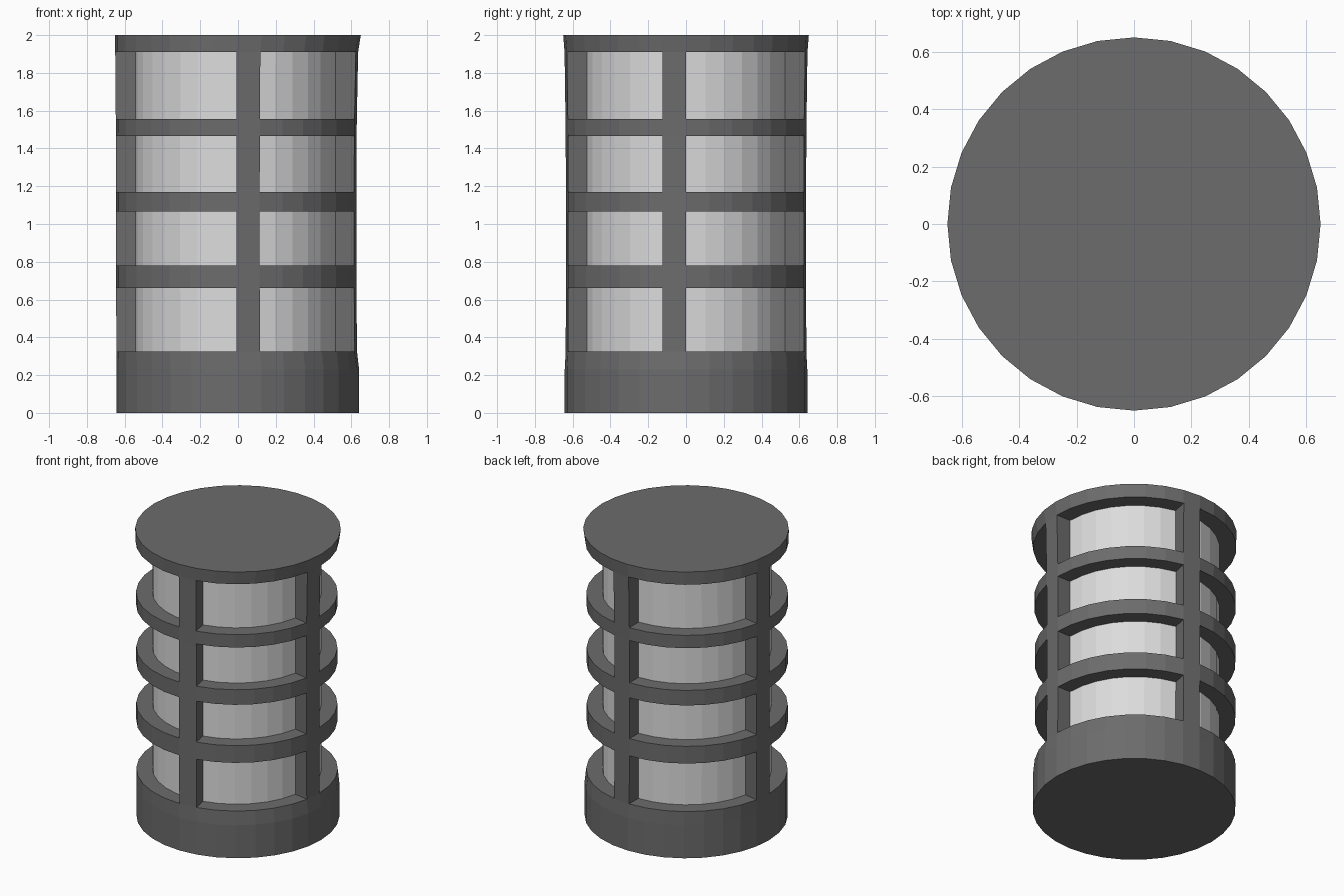
import bpy, bmesh, math

if "Cube" in bpy.data.objects:
    bpy.data.objects.remove(bpy.data.objects["Cube"])

SIDES = 32
BARS = (7, 15, 24, 31)      # facets left standing as vertical bars
INNER = 0.535               # radius of the light core
# outer profile: (height, radius, x offset)
LEVELS = [(0, .642, -.001), (.23, .642, -.001), (.325, .637, -.007),
          (.66, .636, -.009), (.78, .636, -.009), (1.065, .636, -.009),
          (1.17, .636, -.009), (1.465, .637, -.009), (1.555, .638, -.009),
          (1.91, .643, -.007), (2, .65, 0)]
OPEN_ROWS = (2, 4, 6, 8)    # rows between the rings


def material(name, value):
    m = bpy.data.materials.new(name)
    m.diffuse_color = (value, value, value, 1)
    m.use_nodes = True
    m.node_tree.nodes["Principled BSDF"].inputs["Base Color"].default_value = m.diffuse_color
    return m


bm = bmesh.new()

# outer faceted shell
rings = []
for z, r, ox in LEVELS:
    rings.append([bm.verts.new((ox + r * math.cos(2 * math.pi * i / SIDES),
                                r * math.sin(2 * math.pi * i / SIDES), z))
                  for i in range(SIDES)])
windows = []
for row in range(len(LEVELS) - 1):
    a, b = rings[row], rings[row + 1]
    for i in range(SIDES):
        j = (i + 1) % SIDES
        f = bm.faces.new((a[i], a[j], b[j], b[i]))
        if row in OPEN_ROWS and i not in BARS:
            windows.append(f)
bm.faces.new(rings[0][::-1])
bm.faces.new(rings[-1])

# windows pushed in to the light core
res = bmesh.ops.extrude_face_region(bm, geom=windows)
bmesh.ops.delete(bm, geom=[f for f in windows if f.is_valid], context='FACES')
for g in res['geom']:
    if isinstance(g, bmesh.types.BMVert):
        ox = -.008
        d = math.hypot(g.co.x - ox, g.co.y)
        g.co.x = ox + (g.co.x - ox) * INNER / d
        g.co.y *= INNER / d
    elif isinstance(g, bmesh.types.BMFace):
        g.material_index = 1
bmesh.ops.recalc_face_normals(bm, faces=bm.faces)

mesh = bpy.data.meshes.new("lantern_cage")
bm.to_mesh(mesh)
bm.free()
mesh.materials.append(material("dark grey", .15))
mesh.materials.append(material("light grey", .72))
bpy.context.collection.objects.link(bpy.data.objects.new("lantern_cage", mesh))
